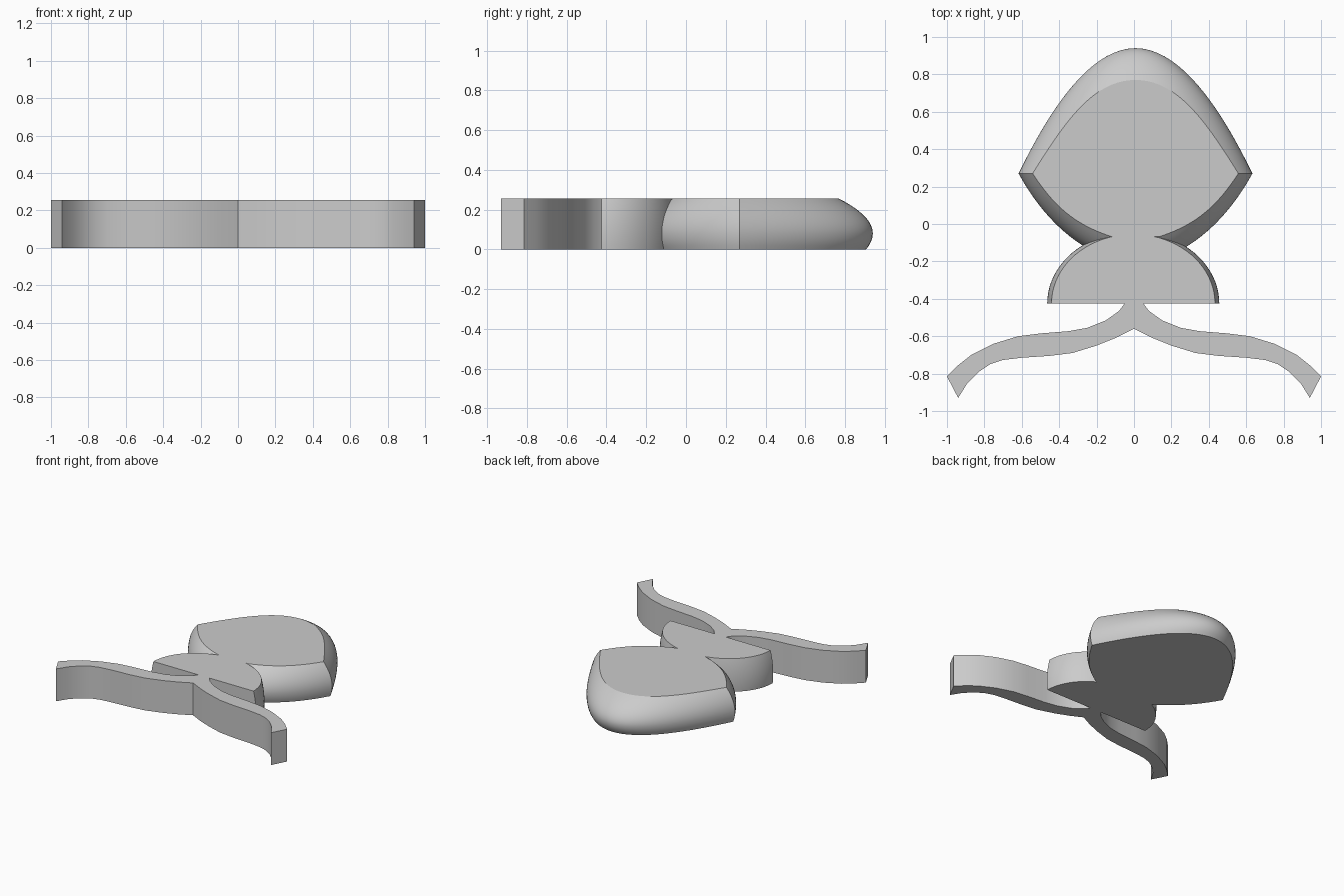
import bpy, bmesh, math
from mathutils import Vector
from mathutils.geometry import interpolate_bezier

HEIGHT = 0.255
BULGE = 0.08  # height of the widest section

cube = bpy.data.objects.get("Cube")
if cube:
    bpy.data.objects.remove(cube, do_unlink=True)

grey = bpy.data.materials.new("plain_grey")
grey.use_nodes = True
grey.diffuse_color = (0.6, 0.6, 0.6, 1)
grey.node_tree.nodes["Principled BSDF"].inputs["Base Color"].default_value = (0.6, 0.6, 0.6, 1)


def mirrored(half):
    """Close a right-hand half outline with its mirror image."""
    return half + [(-x, y) for x, y in reversed(half) if abs(x) > 1e-5]


def bezier(points, steps=20):
    a, b, c, d = [Vector((x, y, 0)) for x, y in points]
    return [(p.x, p.y) for p in interpolate_bezier(a, b, c, d, steps)]


def loft(name, sections, offset=0.0):
    """Skin stacked outlines, given as (z, outline), and cap both ends."""
    bm = bmesh.new()
    rings = [[bm.verts.new((x + offset, y, z)) for x, y in outline] for z, outline in sections]
    for low, high in zip(rings, rings[1:]):
        for i in range(len(low)):
            j = (i + 1) % len(low)
            bm.faces.new((low[i], low[j], high[j], high[i]))
    bm.faces.new(rings[0])
    bm.faces.new(rings[-1])
    bmesh.ops.recalc_face_normals(bm, faces=bm.faces)
    mesh = bpy.data.meshes.new(name)
    bm.to_mesh(mesh)
    bm.free()
    mesh.materials.append(grey)
    obj = bpy.data.objects.new(name, mesh)
    bpy.context.collection.objects.link(obj)
    bpy.ops.object.select_all(action="DESELECT")
    obj.select_set(True)
    bpy.context.view_layer.objects.active = obj
    bpy.ops.object.shade_smooth_by_angle(angle=math.radians(25))
    return obj


def blend(a, b, t):
    return [(p[0] + (q[0] - p[0]) * t, p[1] + (q[1] - p[1]) * t) for p, q in zip(a, b)]


def inset_at(z):
    """How far the rounded side has drawn in from the widest section."""
    if z > BULGE:
        return ((z - BULGE) / (HEIGHT - BULGE)) ** 2
    return 0.2 * ((BULGE - z) / BULGE) ** 2


# Rounded shield-shaped body
def shield(lower, upper):
    return mirrored(bezier(lower)[:-1] + bezier(upper))


wide = shield([(0.12, -0.19), (0.32, -0.13), (0.50, 0.04), (0.625, 0.27)],
              [(0.625, 0.27), (0.47, 0.59), (0.25, 0.94), (0, 0.94)])
top = shield([(0.13, -0.067), (0.30, -0.01), (0.42, 0.07), (0.55, 0.27)],
             [(0.55, 0.27), (0.37, 0.56), (0.22, 0.77), (0, 0.77)])
levels = [BULGE * i / 4 for i in range(4)]
levels += [BULGE + (HEIGHT - BULGE) * i / 12 for i in range(13)]
loft("body", [(z, blend(wide, top, inset_at(z))) for z in levels], 0.008)


# Half-round base with slightly tapered sides
def half_round(a, b):
    angles = [math.pi * i / 40 for i in range(41)]
    return [(a * math.cos(t), -0.425 + b * math.sin(t)) for t in angles]


base_wide, base_top = half_round(0.46, 0.385), half_round(0.437, 0.37)
loft("base", [(z, blend(base_wide, base_top, inset_at(z))) for z in levels], -0.004)

# Pair of curved legs joined at the middle
leg = [(0, -0.56), (0.10, -0.61), (0.20, -0.65), (0.33, -0.69), (0.45, -0.705),
       (0.60, -0.715), (0.70, -0.727), (0.77, -0.75), (0.83, -0.79), (0.89, -0.85),
       (0.94, -0.93), (1, -0.815), (0.94, -0.755), (0.87, -0.70), (0.75, -0.64),
       (0.62, -0.60), (0.50, -0.585), (0.35, -0.573), (0.25, -0.555), (0.15, -0.515),
       (0.08, -0.465), (0.05, -0.425), (0.045, -0.40)]
legs = mirrored(leg)
loft("legs", [(0, legs), (HEIGHT, legs)])
